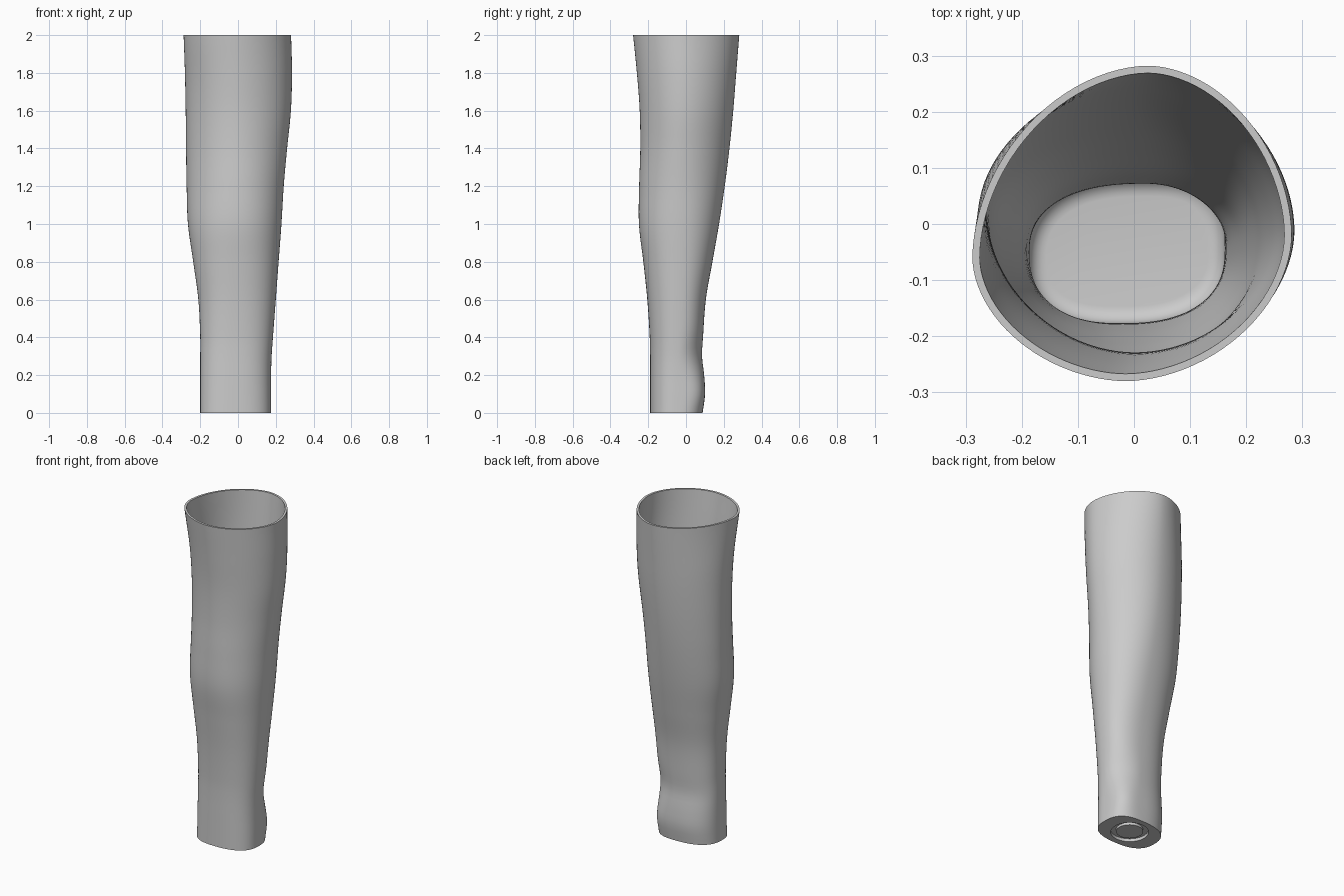
import bpy
import bmesh
from math import cos, sin, pi, exp, radians

cube = bpy.data.objects.get("Cube")
if cube:
    bpy.data.objects.remove(cube)

QUARTER = 24      # segments in each quarter of a ring
LEVELS = 64       # rings up the wall
HEIGHT = 2.0
WALL = 0.013      # wall thickness
FLOOR = 0.03      # height of the inside floor
FILLET = 0.03     # rounding where the floor meets the wall

# Outer size by height: z, (min x, max x, min y, max y)
SIZES = [
    (0.0, (-.20, .175, -.19, .088)),
    (0.1, (-.20, .175, -.19, .101)),
    (0.2, (-.20, .175, -.19, .096)),
    (0.3, (-.20, .178, -.19, .085)),
    (0.4, (-.20, .185, -.192, .09)),
    (0.6, (-.21, .20, -.205, .105)),
    (0.8, (-.237, .215, -.226, .14)),
    (1.0, (-.265, .23, -.249, .175)),
    (1.2, (-.272, .242, -.248, .205)),
    (1.4, (-.275, .26, -.242, .23)),
    (1.6, (-.277, .28, -.245, .25)),
    (1.8, (-.281, .286, -.26, .266)),
    (2.0, (-.288, .281, -.28, .282)),
]

# Where the extremes lie, and roundness: z, (y at min x, y at max x,
# x at min y, x at max y, superellipse exponent)
SHAPES = [
    (0.0, (-.065, -.05, -.03, .02, 2.5)),
    (0.8, (-.03, -.03, -.01, .02, 2.2)),
    (1.3, (.02, -.02, 0, .01, 1.95)),
    (1.7, (.01, -.01, 0, .02, 1.9)),
    (2.0, (-.06, -.02, -.015, .025, 1.85)),
]


def blend(table, z):
    """Smooth interpolation through the rows of a table."""
    last = len(table) - 1
    i = 0
    while i < last - 1 and z > table[i + 1][0]:
        i += 1

    def slope(k, c):
        a, b = table[max(k - 1, 0)], table[min(k + 1, last)]
        return (b[1][c] - a[1][c]) / (b[0] - a[0])

    (za, va), (zb, vb) = table[i], table[i + 1]
    h = zb - za
    t = (z - za) / h
    s = t * t * (3 - 2 * t)
    return [va[c] * (1 - s) + vb[c] * s
            + h * t * (1 - t) * ((1 - t) * slope(i, c) - t * slope(i + 1, c))
            for c in range(len(va))]


def section(z, inset=0.0):
    """One closed outline at height z, drawn in by the inset."""
    x0, x1, y0, y1 = blend(SIZES, z)
    y_left, y_right, x_front, x_back, power = blend(SHAPES, z)
    # Wrist bone bulge with a dent above it, on one back corner
    corner = power + .7 * exp(-((z - .1) / .09) ** 2) - .4 * exp(-((z - .32) / .1) ** 2)
    x0, x1, y0, y1 = x0 + inset, x1 - inset, y0 + inset, y1 - inset
    quarters = [
        ((x1, y_right), (x_back, y1), corner),
        ((x_back, y1), (x0, y_left), power),
        ((x0, y_left), (x_front, y0), power),
        ((x_front, y0), (x1, y_right), power),
    ]
    points = []
    for q, (a, b, n) in enumerate(quarters):
        # Each quarter is centred so that it is tangent at both extremes
        cx, cy = (b[0], a[1]) if q % 2 == 0 else (a[0], b[1])
        for k in range(QUARTER):
            t = k / QUARTER * pi / 2
            u, v = max(cos(t), 0) ** (2 / n), max(sin(t), 0) ** (2 / n)
            points.append((cx + (a[0] - cx) * u + (b[0] - cx) * v,
                           cy + (a[1] - cy) * u + (b[1] - cy) * v, z))
    return points


def circle(radius, z):
    """A round ring centred under the base."""
    count = 4 * QUARTER
    return [(-.01 + radius * cos(2 * pi * k / count),
             -.05 + radius * sin(2 * pi * k / count), z) for k in range(count)]


# Underside with a round coupling groove
rings = [circle(.075, .004), circle(.075, .018), circle(.105, .018), circle(.105, 0)]
# Outer wall, from the base to the open rim
rings += [section(HEIGHT * k / LEVELS) for k in range(LEVELS + 1)]
# Inner wall, from the rim down to the fillet
bottom = FLOOR + FILLET
rings += [section(HEIGHT + (bottom - HEIGHT) * k / LEVELS, WALL) for k in range(LEVELS + 1)]
# Rounded edge of the floor
for k in range(1, 7):
    t = k / 6 * pi / 2
    rings.append(section(bottom - FILLET * sin(t), WALL + FILLET * (1 - cos(t))))

bm = bmesh.new()
loops = [[bm.verts.new(p) for p in ring] for ring in rings]
for low, high in zip(loops, loops[1:]):
    for k in range(len(low)):
        j = (k + 1) % len(low)
        bm.faces.new((low[k], low[j], high[j], high[k]))
bm.faces.new(loops[0])
bm.faces.new(loops[-1])
bmesh.ops.recalc_face_normals(bm, faces=bm.faces)
mesh = bpy.data.meshes.new("forearm_socket")
bm.to_mesh(mesh)
bm.free()

socket = bpy.data.objects.new("forearm_socket", mesh)
bpy.context.collection.objects.link(socket)

# Plain grey plastic
grey = bpy.data.materials.new("light_grey")
grey.use_nodes = True
colour = (.6, .6, .6, 1)
grey.diffuse_color = colour
grey.node_tree.nodes["Principled BSDF"].inputs["Base Color"].default_value = colour
mesh.materials.append(grey)

bpy.ops.object.select_all(action="DESELECT")
socket.select_set(True)
bpy.context.view_layer.objects.active = socket
bpy.ops.object.shade_smooth_by_angle(angle=radians(35))
